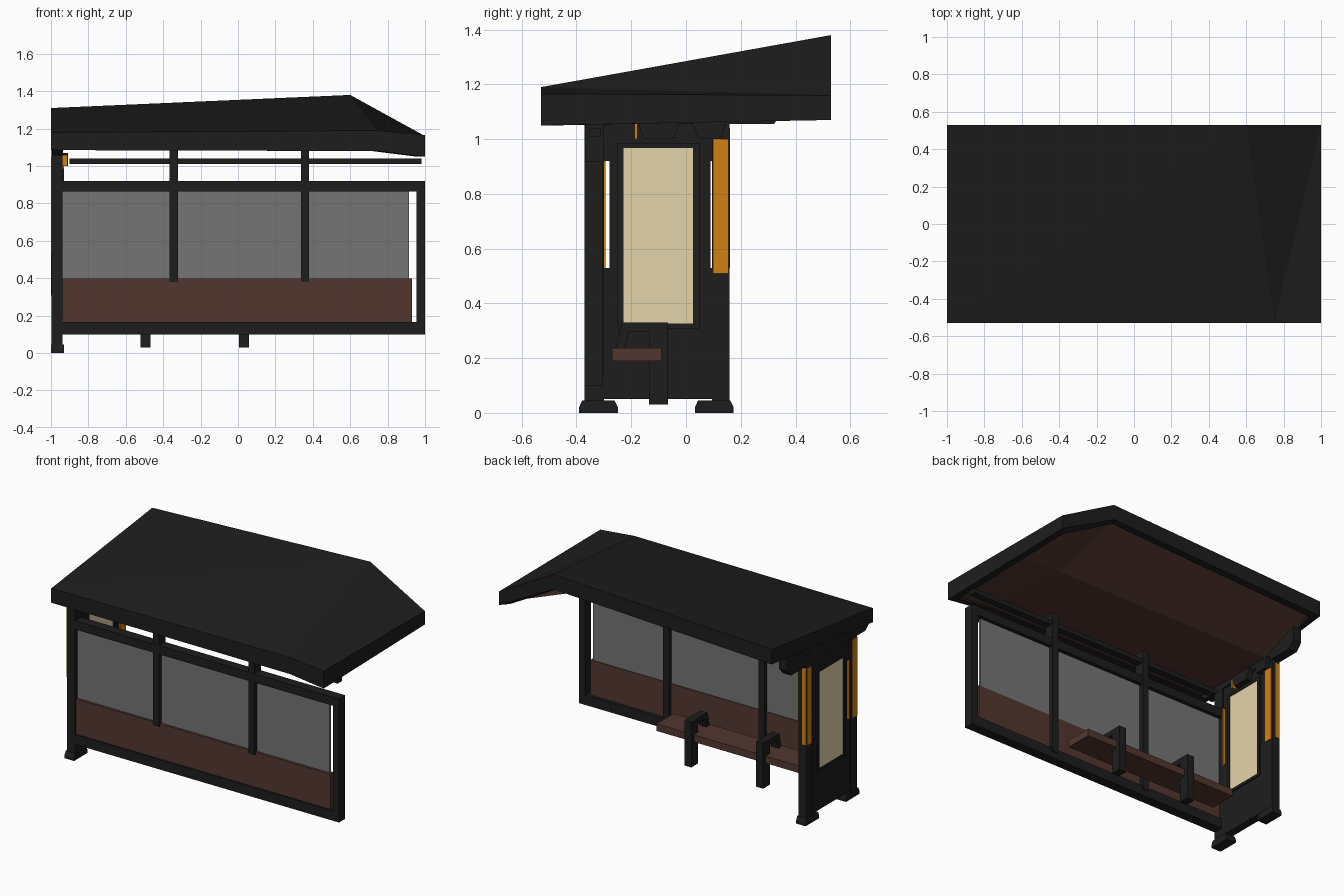
import bpy, bmesh

if "Cube" in bpy.data.objects:
    bpy.data.objects.remove(bpy.data.objects["Cube"])


def mat(name, c):
    m = bpy.data.materials.new(name)
    m.diffuse_color = (*c, 1)
    m.use_nodes = True
    m.node_tree.nodes["Principled BSDF"].inputs["Base Color"].default_value = m.diffuse_color
    return m


DARK = mat("charcoal metal", (.0125, .0125, .0125))
BROWN = mat("brown wood", (.085, .037, .028))
GLASS = mat("grey glass", (.178, .178, .178))
CREAM = mat("cream poster", (.77, .66, .41))
ORANGE = mat("orange trim", (.64, .22, .005))


def mesh(name, verts, faces, *mats):
    me = bpy.data.meshes.new(name)
    bm = bmesh.new()
    vs = [bm.verts.new(v) for v in verts]
    for f in faces:
        bm.faces.new([vs[i] for i in f])
    bmesh.ops.recalc_face_normals(bm, faces=bm.faces)
    bm.to_mesh(me)
    bm.free()
    for m in mats:
        me.materials.append(m)
    ob = bpy.data.objects.new(name, me)
    bpy.context.collection.objects.link(ob)
    return ob


def box(name, x, y, z, m, taper=0):
    """Box from (min, max) ranges; taper narrows the top in y."""
    v = [(a, b + (taper if b == y[0] else -taper) * (c == z[1]), c)
         for c in z for b in y for a in x]
    return mesh(name, v, [(0, 1, 3, 2), (4, 5, 7, 6), (0, 1, 5, 4),
                          (2, 3, 7, 6), (0, 2, 6, 4), (1, 3, 7, 5)], m)


def prism(name, profile, x, m):
    """Extrude a (y, z) profile along x."""
    n = len(profile)
    v = [(a, p, q) for a in x for p, q in profile]
    f = [tuple(range(n)), tuple(range(n, 2 * n))]
    f += [(i, (i + 1) % n, n + (i + 1) % n, n + i) for i in range(n)]
    return mesh(name, v, f, m)


# Roof: folded top, fascia rim, brown soffit: flat in front, rising to the back
top = [(-1, -.53, 1.18), (.75, -.53, 1.19), (1, -.53, 1.165),
       (1, .53, 1.16), (.6, .53, 1.38), (-1, .53, 1.31)]
drop = [.095, .11, .115, .09, .10, .10]
lift = [.008, .008, .015, .02, .025, .025]
under = [(x, y, z - d) for (x, y, z), d in zip(top, drop)]
inner = [(x * .955, y * .91, z) for x, y, z in under]
soffit = [(x, y, z + d) for (x, y, z), d in zip(inner, lift)]
fold = [(-.955, .1, 1.09), (.66, .1, 1.09), (.955, .1, 1.072)]
faces = [(0, 1, 4), (0, 4, 5), (1, 2, 3), (1, 3, 4)]
for ring in (0, 6, 12):
    for i in range(6):
        j = (i + 1) % 6
        if ring == 12 and i in (2, 5):      # ends meet the soffit fold
            a, b, m = 12 + i, 12 + j, 26 if i == 2 else 24
            faces += [(a, b, m), (a, m, a + 6), (b, m, b + 6)]
        else:
            faces.append((ring + i, ring + j, ring + 6 + j, ring + 6 + i))
n_dark = len(faces)
faces += [(18, 19, 25, 24), (19, 20, 26, 25), (24, 25, 22, 23), (25, 26, 21, 22)]
roof = mesh("roof", top + under + inner + soffit + fold, faces, DARK, BROWN)
for p in roof.data.polygons:
    if p.index >= n_dark:
        p.material_index = 1

# Wedge closing the roof above the end wall
prism("roof_end_beam", [(-.50, 1.09), (-.46, 1.055), (.32, 1.055), (.36, 1.10),
                        (.36, 1.26), (-.50, 1.16)], (-.995, -.935), DARK)

# Long glazed wall: rails, posts, panels
WY = (-.37, -.305)
box("wall_top_rail", (-.94, 1), WY, (.863, .92), DARK)
box("wall_bottom_rail", (-.94, 1), WY, (.10, .165), DARK)
box("wall_end_post", (.955, 1), WY, (.10, .92), DARK)
box("roof_support_beam", (-.90, .98), (-.355, -.31), (1.01, 1.04), DARK)
for x in (-.343, .358):
    box("wall_post", (x - .022, x + .022), (-.368, -.30), (.38, 1.10), DARK)
    box("wall_post_lower", (x - .022, x + .022), (-.335, -.30), (.14, .40), DARK)
box("lower_panel", (-.94, .93), (-.36, -.325), (.165, .398), BROWN)
box("glass", (-.94, .915), (-.345, -.33), (.398, .865), GLASS)

# End wall: posts, feet, cabinet
for y0, y1, c in ((-.37, -.30, -.32), (.095, .158, .103)):
    box("end_post", (-.997, -.937), (y0, y1), (.03, 1.12), DARK)
    box("foot_base", (-1, -.93), (c - .071, c + .071), (0, .02), DARK)
    box("foot", (-1, -.93), (c - .071, c + .071), (.02, .045), DARK, .012)
box("end_cabinet", (-.985, -.945), (-.28, .090), (.05, 1.06), DARK)
box("cabinet_base", (-.992, -.94), (-.31, .10), (.05, .53), DARK)
box("cabinet_head", (-.985, -.945), (-.31, .10), (.92, 1.06), DARK)

# Poster and frame on both faces of the cabinet
for x, s in ((-.988, -1), (-.943, 1)):
    def side(d):
        return tuple(sorted((x, x + s * d)))
    box("poster", side(.006), (-.228, .025), (.325, .968), CREAM)
    for y in (-.24, .037):
        box("poster_frame_side", side(.011), (y - .012, y + .012), (.31, .985), DARK)
    for z in (.317, .977):
        box("poster_frame_bar", side(.011), (-.25, .047), (z - .009, z + .009), DARK)

# Orange trim strips on the end posts
box("trim_inner_back", (-.939, -.931), (.098, .156), (.51, 1.0), ORANGE)
box("trim_outer_back", (-1, -.993), (.113, .156), (.53, 1.04), ORANGE)
box("trim_back_edge", (-.995, -.965), (.155, .161), (.53, 1.04), ORANGE)
box("trim_outer_front", (-1, -.993), (-.368, -.32), (.53, 1.05), ORANGE)
box("trim_inner_front", (-.992, -.939), (-.303, -.294), (.53, .92), ORANGE)

# Brackets from the end wall up to the roof
for y0, y1 in ((-.18, -.02), (.02, .15)):
    prism("roof_bracket", [(y0, 1.07), (y0 + .025, 1.0), (y1 - .025, 1.0), (y1, 1.07)],
          (-.95, -.91), DARK)
box("bracket_trim", (-.94, -.912), (-.188, -.178), (1.0, 1.058), ORANGE)

# Bench with two hooked arm supports
box("bench_seat", (-.84, .28), (-.27, -.09), (.19, .237), BROWN)
for x in (-.495, .032):
    prism("bench_support", [(-.065, .03), (-.065, .33), (-.235, .33), (-.258, .235),
                            (-.225, .235), (-.21, .295), (-.135, .295), (-.135, .03)],
          (x - .026, x + .026), DARK)
